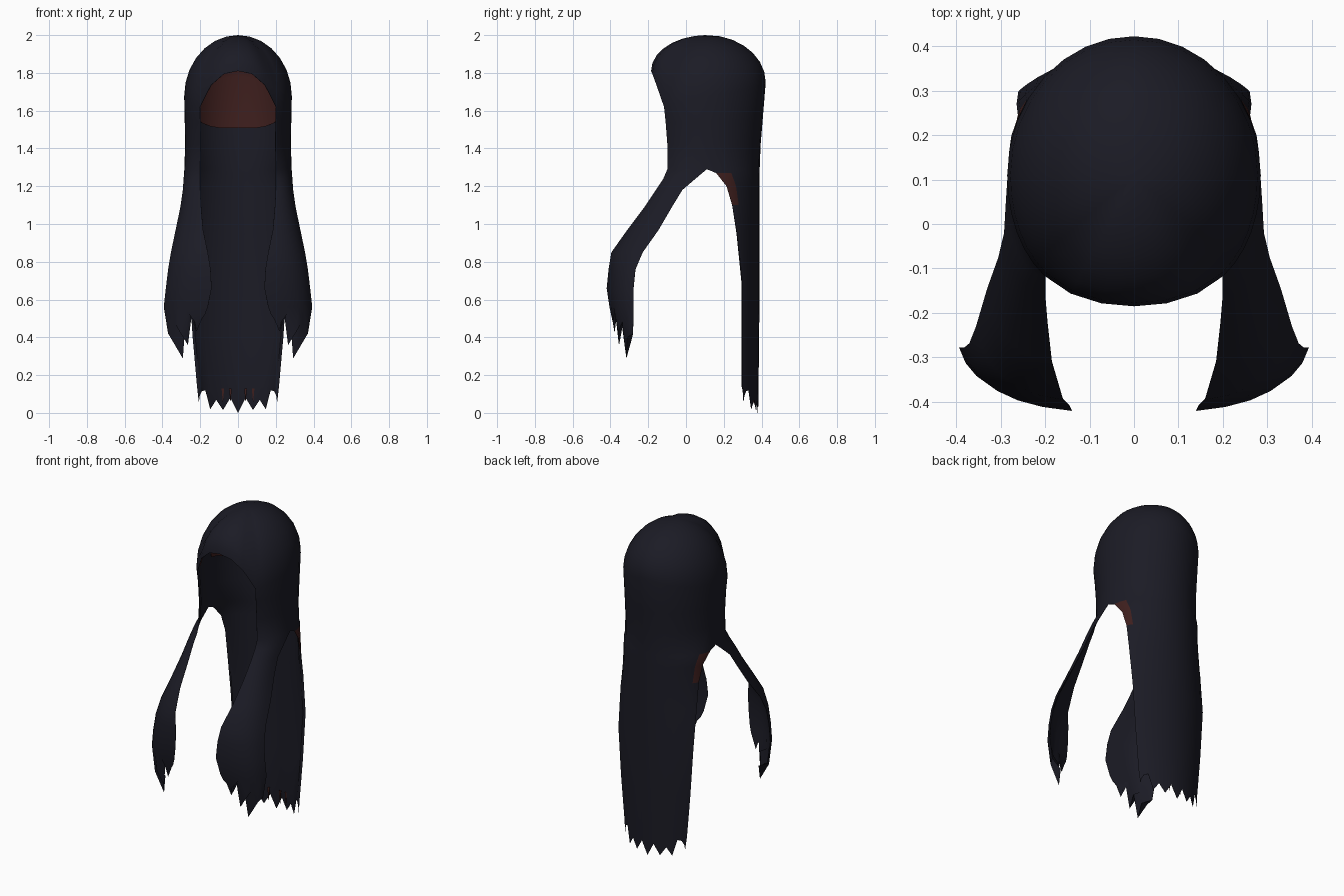
import bpy, bmesh
from math import sin, cos, pi, radians

if "Cube" in bpy.data.objects:
    bpy.data.objects.remove(bpy.data.objects["Cube"], do_unlink=True)


def material(name, rgb):
    m = bpy.data.materials.new(name)
    m.use_nodes = True
    m.diffuse_color = (*rgb, 1)
    m.node_tree.nodes["Principled BSDF"].inputs["Base Color"].default_value = (*rgb, 1)
    return m


HAIR = material("blue black hair", (0.011, 0.011, 0.0185))
SCALP = material("dark red lining", (0.048, 0.0135, 0.0125))

# Columns run from the middle of the brow round the left side to the nape
CY = 0.11
LOCK, SIDE = 3, 9
ANGLES = [radians(15 * i) for i in range(LOCK)]
ANGLES += [radians(45 + 7.5 * i) for i in range(SIDE - LOCK)]
ANGLES += [radians(90 + 11.25 * i) for i in range(9)]
RIM = [1.81, 1.795, 1.735]


def ring(t, rx, front, back):
    return rx * sin(t), CY - (front if cos(t) > 0 else back) * cos(t)


def rim_height(j):
    return RIM[j] if j < LOCK else 1.62 + 0.13 * (j - LOCK) / (len(ANGLES) - LOCK - 1)


def dome(scale=1.0, top=2.0, lift=0.0):
    rows = []
    for k in range(1, 8):
        f = k / 7 * pi / 2
        s = sin(f) * scale
        row = []
        for j, t in enumerate(ANGLES):
            x, y = ring(t, 0.285 * s, (0.295 + 0.05 * sin(t) ** 2) * s, 0.312 * s)
            z0 = rim_height(j) + lift
            row.append((x, y, z0 + (top - z0) * cos(f)))
        rows.append(row)
    return rows


def wall(z, rx, front, back):
    return [(*ring(t, rx, front, back), z) for t in ANGLES[LOCK:]]


def lock_row(z, ix, iy, ox, oy):
    """Curved strip from the inner edge of the front lock to its outer edge."""
    n = SIDE - LOCK
    cx = 0.25 * (ix + ox) / 2 + 0.75 * ox
    cy = 0.25 * (iy + oy) / 2 + 0.75 * iy
    row = []
    for i in range(n + 1):
        u = i / n
        a, b, c = (1 - u) ** 2, 2 * u * (1 - u), u * u
        row.append((a * ix + b * cx + c * ox, a * iy + b * cy + c * oy,
                    z[i] if isinstance(z, list) else z))
    return row


def panel_row(z, ex, ey, by, power=1.8):
    """Curved strip from the side edge of the back hair to the nape line."""
    return [(ex * sin(t), ey + (by - ey) * max(0, -cos(t)) ** power,
             z[i] if isinstance(z, list) else z)
            for i, t in enumerate(ANGLES[SIDE:])]


def sheet(bm, rows):
    """Join rows of vertices into outward facing quads."""
    for a, b in zip(rows, rows[1:]):
        for j in range(len(a) - 1):
            bm.faces.new((a[j], b[j], b[j + 1], a[j + 1]))


def add_rows(bm, rows):
    return [[bm.verts.new(p) for p in row] for row in rows]


def crown(bm, rows, top):
    pole = bm.verts.new((0, 0.1, top))
    for j in range(len(ANGLES) - 1):
        bm.faces.new((pole, rows[0][j], rows[0][j + 1]))
    sheet(bm, rows)


def finish(bm, name, mats, thickness, rule=None):
    """Mirror the half sheet and thicken it inward, thinning to its free edges."""
    bmesh.ops.remove_doubles(bm, verts=bm.verts, dist=0.0005)
    bm.verts.index_update()
    inside = [v.index for v in bm.verts
              if all(not e.is_boundary or all(abs(w.co.x) < 0.001 for w in e.verts)
                     for e in v.link_edges)]
    mesh = bpy.data.meshes.new(name)
    bm.to_mesh(mesh)
    bm.free()
    ob = bpy.data.objects.new(name, mesh)
    bpy.context.collection.objects.link(ob)
    for m in mats:
        mesh.materials.append(m)
    ob.vertex_groups.new(name="thick").add(inside, 1.0, 'REPLACE')
    mirror = ob.modifiers.new("mirror", 'MIRROR')
    mirror.merge_threshold = 0.001
    solid = ob.modifiers.new("thickness", 'SOLIDIFY')
    solid.thickness = thickness
    solid.offset = -1
    solid.vertex_group = "thick"
    solid.thickness_vertex_group = 0.15
    bpy.ops.object.select_all(action='DESELECT')
    ob.select_set(True)
    bpy.context.view_layer.objects.active = ob
    for mod in ("mirror", "thickness"):
        bpy.ops.object.modifier_apply(modifier=mod)
    if rule:
        for p in ob.data.polygons:
            p.material_index = int(rule(p.center, p.normal))
    bpy.ops.object.shade_smooth_by_angle(angle=radians(50))


# Long hair: crown, side walls, two front locks and a back panel
bm = bmesh.new()
top = add_rows(bm, dome())
crown(bm, top, 2.0)
walls = [top[-1][LOCK:]] + add_rows(bm, [
    wall(1.54, 0.282, 0.308, 0.295),
    wall(1.42, 0.28, 0.295, 0.285),
    wall(1.29, 0.284, 0.295, 0.28)])
sheet(bm, walls)
n = SIDE - LOCK

lock_ends = [0.52, 0.48, 0.54, 0.43, 0.48, 0.40, 0.42]
lock_tips = [0.50, 0.43, 0.53, 0.36, 0.45, 0.29, 0.38]
locks = [walls[-1][:n + 1]] + add_rows(bm, [
    lock_row(1.24, 0.20, -0.12, 0.288, 0.05),
    lock_row(1.18, 0.20, -0.16, 0.292, -0.02),
    lock_row(1.09, 0.195, -0.22, 0.305, -0.075),
    lock_row(0.97, 0.185, -0.31, 0.33, -0.145),
    lock_row(0.85, 0.16, -0.395, 0.355, -0.23),
    lock_row(0.76, 0.145, -0.41, 0.37, -0.268),
    lock_row(0.66, 0.14, -0.42, 0.382, -0.278),
    lock_row(0.56, 0.16, -0.405, 0.393, -0.278),
    lock_row(lock_ends, 0.175, -0.395, 0.37, -0.28),
    lock_row(lock_tips, 0.19, -0.385, 0.30, -0.29)])
sheet(bm, locks)

panel_tips = [0.06, 0.09, 0.115, 0.12, 0.02, 0.07, 0.015, 0.08, 0.0]
panel = [walls[-1][n:]] + add_rows(bm, [
    panel_row(1.27, 0.281, 0.16, 0.39, 1.1),
    panel_row(1.20, 0.268, 0.215, 0.39, 1.3),
    panel_row(1.10, 0.261, 0.245, 0.39, 1.5),
    panel_row(0.95, 0.264, 0.27, 0.39),
    panel_row(0.70, 0.26, 0.298, 0.39),
    panel_row(0.40, 0.24, 0.30, 0.387),
    panel_row(0.14, 0.217, 0.30, 0.384),
    panel_row(panel_tips, 0.208, 0.305, 0.382)])
sheet(bm, panel)


# Lining shows through on the outside beside the notch under each ear
def lining_patch(c, normal):
    return (normal.x * c.x > 0 and abs(c.x) > 0.235
            and 0.17 < c.y < 0.27 and 1.1 < c.z < 1.26)


finish(bm, "long_hair", [HAIR, SCALP], 0.014, lining_patch)

# Lining inside the crown, ending in a rounded line at the back of the head
bm = bmesh.new()
lining = add_rows(bm, dome(0.94, 1.975, 0.035))
crown(bm, lining, 1.975)
hem = [(x, y, 1.507 + 0.1 * sin(t) ** 4)
       for t, (x, y, z) in zip(ANGLES[SIDE:], wall(1.51, 0.262, 0.27, 0.27)[n:])]
sheet(bm, [lining[-1][SIDE:]] + add_rows(bm, [hem]))
finish(bm, "crown_lining", [SCALP], 0.004)

# Slivers of lining between the tips of the back hair
bm = bmesh.new()
for x in (0.04, 0.08):
    bm.faces.new([bm.verts.new((x + dx, 0.362, z))
                  for dx, z in ((-0.007, 0.13), (0.007, 0.13), (0, 0.05))])
finish(bm, "lining_slivers", [SCALP], 0.004)
